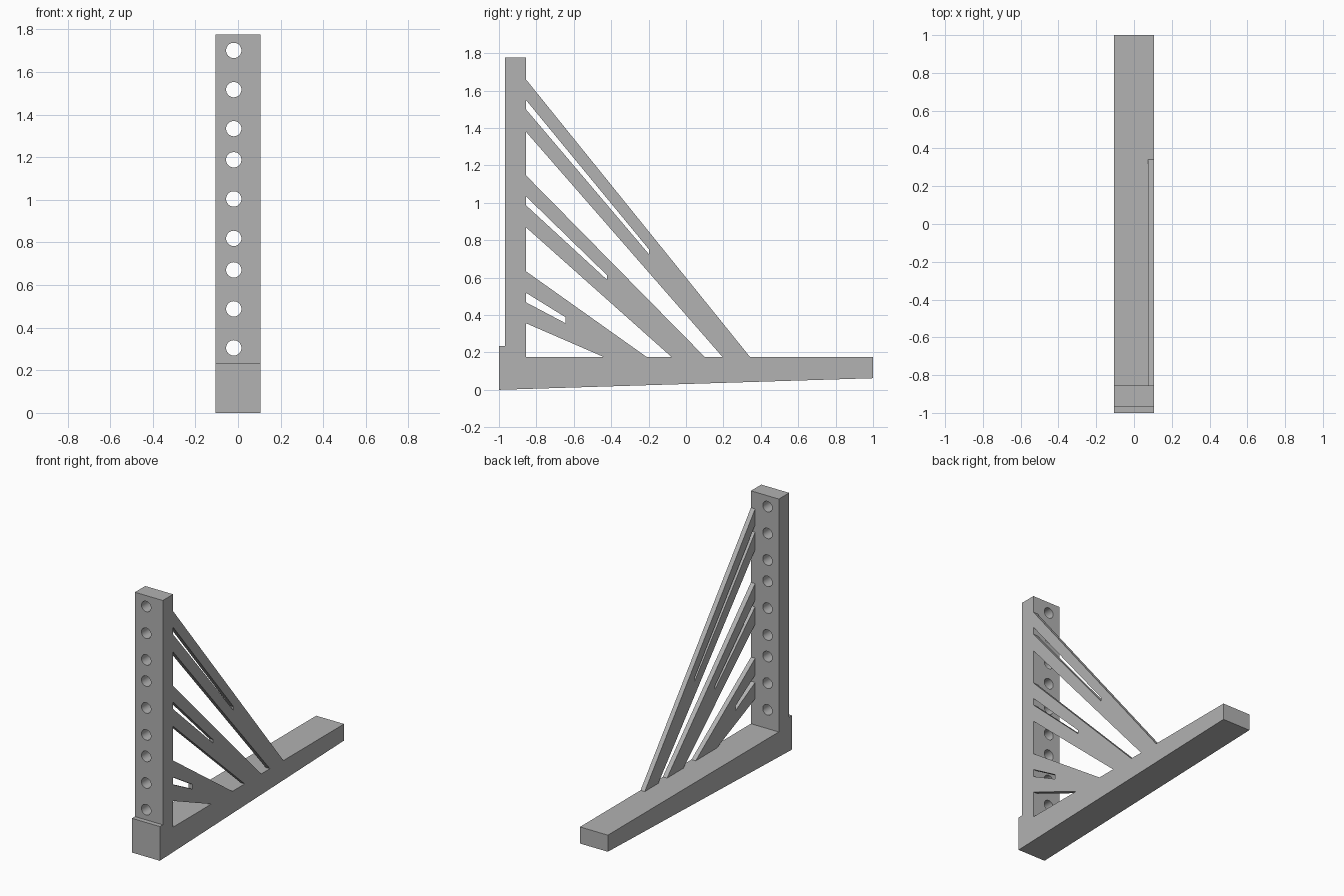
import bpy, bmesh, math
from mathutils import Matrix, Vector

if "Cube" in bpy.data.objects:
    bpy.data.objects.remove(bpy.data.objects["Cube"])

HALF = 0.106            # half width of the bracket
POST_BACK = -0.856      # back face of the upright
BASE_TOP = 0.176        # top face of the foot

grey = bpy.data.materials.new("plain_grey")
grey.diffuse_color = (0.445, 0.445, 0.445, 1)
grey.use_nodes = True
grey.node_tree.nodes["Principled BSDF"].inputs["Base Color"].default_value = grey.diffuse_color


def add_object(name, bm):
    bmesh.ops.recalc_face_normals(bm, faces=bm.faces)
    mesh = bpy.data.meshes.new(name)
    bm.to_mesh(mesh)
    bm.free()
    mesh.materials.append(grey)
    obj = bpy.data.objects.new(name, mesh)
    bpy.context.collection.objects.link(obj)
    return obj


def extrude_profile(name, points, x0, x1):
    """Extrude a (y, z) outline along x."""
    bm = bmesh.new()
    face = bm.faces.new([bm.verts.new((x0, y, z)) for y, z in points])
    result = bmesh.ops.extrude_face_region(bm, geom=[face])
    moved = [v for v in result["geom"] if isinstance(v, bmesh.types.BMVert)]
    bmesh.ops.translate(bm, verts=moved, vec=Vector((x1 - x0, 0, 0)))
    return add_object(name, bm)


# Upright and tapered foot, one L-shaped body with a small front step
frame = extrude_profile("upright_and_foot", [
    (-1, 0), (1, 0.062), (1, BASE_TOP), (POST_BACK, BASE_TOP),
    (POST_BACK, 1.776), (-0.968, 1.776), (-0.968, 0.235), (-1, 0.235),
], -HALF, HALF)

# Row of round holes through the upright
bm = bmesh.new()
for z in (0.305, 0.488, 0.671, 0.819, 1.004, 1.188, 1.334, 1.517, 1.701):
    place = Matrix.Translation((-0.02, -0.91, z)) @ Matrix.Rotation(math.pi / 2, 4, 'X')
    bmesh.ops.create_cone(bm, cap_ends=True, segments=40, radius1=0.036,
                          radius2=0.036, depth=0.3, matrix=place)
cutter = add_object("hole_cutter", bm)
cutter.hide_render = True

cut = frame.modifiers.new("holes", 'BOOLEAN')
cut.operation = 'DIFFERENCE'
cut.solver = 'EXACT'
cut.object = cutter
bpy.context.view_layer.objects.active = frame
frame.select_set(True)
bpy.ops.object.modifier_apply(modifier=cut.name)
bpy.data.objects.remove(cutter)
bpy.ops.object.shade_smooth_by_angle(angle=math.radians(30))

# Thin slotted braces on the right side:
# post heights (top, slot top, slot bottom, bottom), foot y (far, near), slot tip (y, top, bottom)
braces = {
    "upper_brace": ((1.66, 1.55, 1.50, 1.38), (0.342, 0.195), (-0.198, 0.751, 0.725)),
    "middle_brace": ((1.147, 1.035, 0.987, 0.869), (0.10, -0.078), (-0.422, 0.612, 0.588)),
    "lower_brace": ((0.634, 0.519, 0.468, 0.356), (-0.211, -0.441), (-0.644, 0.388, 0.356)),
}
for name, (post, foot, tip) in braces.items():
    extrude_profile(name, [
        (POST_BACK, post[0]), (foot[0], BASE_TOP), (foot[1], BASE_TOP),
        (POST_BACK, post[3]), (POST_BACK, post[2]),
        (tip[0], tip[2]), (tip[0], tip[1]), (POST_BACK, post[1]),
    ], 0.074, HALF)
